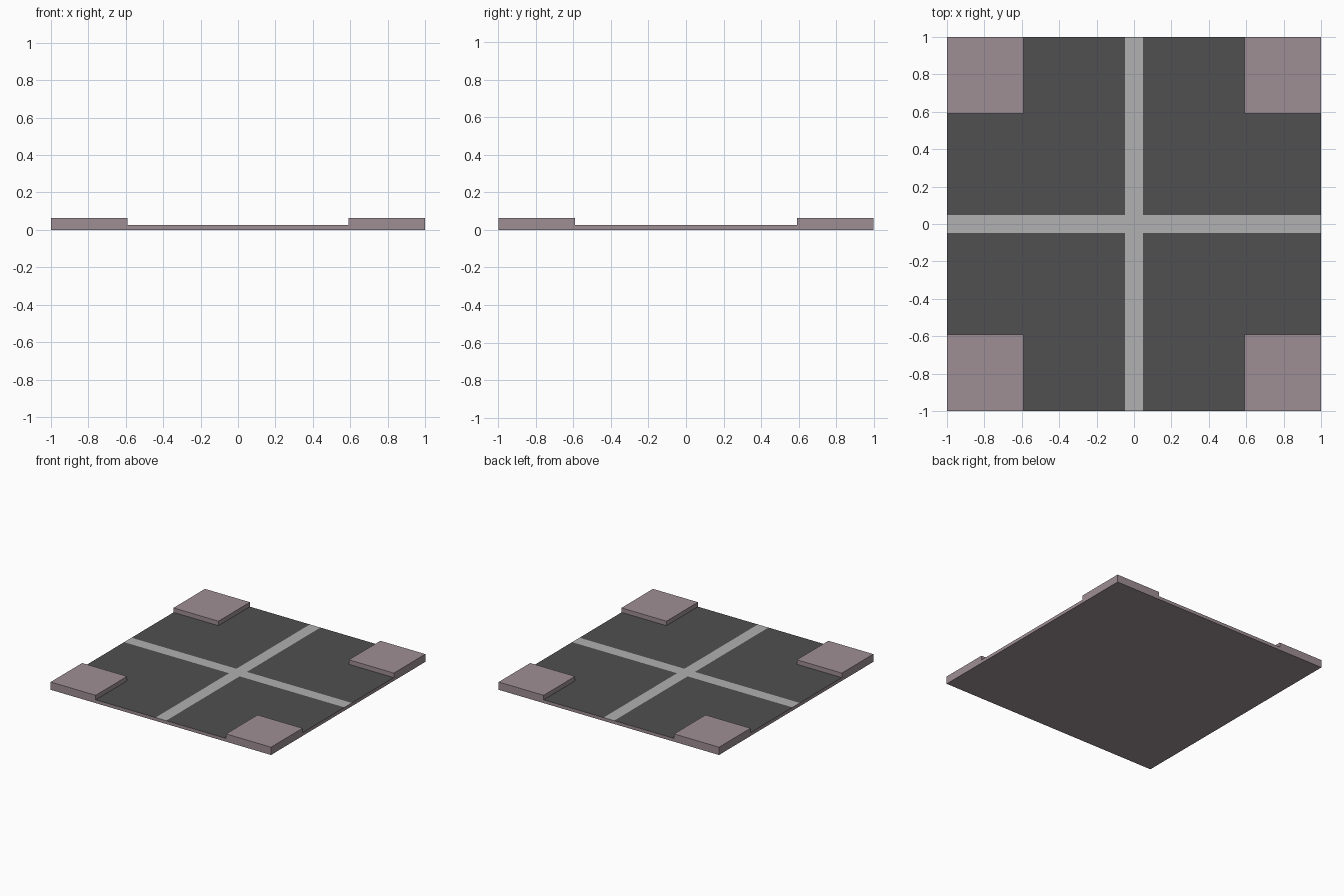
import bpy, bmesh

if "Cube" in bpy.data.objects:
    bpy.data.objects.remove(bpy.data.objects["Cube"])

BASE, TOP = 0.027, 0.064      # road level, pavement level
IN, W = 0.592, 0.048          # inner edge of corner slab, half width of markings


def material(name, rgb):
    m = bpy.data.materials.new(name)
    m.diffuse_color = (*rgb, 1)
    m.use_nodes = True
    m.node_tree.nodes["Principled BSDF"].inputs["Base Color"].default_value = m.diffuse_color
    return m


def make(name, polys, mat):
    """Mesh object from a list of polygons, welded."""
    bm = bmesh.new()
    for p in polys:
        bm.faces.new([bm.verts.new(c) for c in p])
    bmesh.ops.remove_doubles(bm, verts=bm.verts, dist=1e-5)
    me = bpy.data.meshes.new(name)
    bm.to_mesh(me)
    bm.free()
    me.materials.append(mat)
    ob = bpy.data.objects.new(name, me)
    bpy.context.collection.objects.link(ob)
    return ob


def flat(outline, z):
    return [(x, y, z) for x, y in outline]


def walls(outline, z0, z1):
    pairs = zip(outline, outline[1:] + outline[:1])
    return [[(*a, z0), (*b, z0), (*b, z1), (*a, z1)] for a, b in pairs]


def mirrored(outline, sx, sy):
    pts = [(x * sx, y * sy) for x, y in outline]
    return pts if sx * sy > 0 else pts[::-1]   # keep counter-clockwise


stone = material("stone", (0.345, 0.275, 0.295))
tar = material("asphalt", (0.08, 0.08, 0.08))
paint = material("paint", (0.44, 0.44, 0.44))

# Base slab: sides and underside, closed on top by the road surface
square = [(-1, -1), (1, -1), (1, 1), (-1, 1)]
make("base_slab", walls(square, 0, BASE) + [flat(square[::-1], 0)], stone)

# Raised corner pavements and L-shaped asphalt, one per quadrant
corner = [(IN, IN), (1, IN), (1, 1), (IN, 1)]
ell = [(W, W), (1, W), (1, IN), (IN, IN), (IN, 1), (W, 1)]
for sx, xn in ((-1, "left"), (1, "right")):
    for sy, yn in ((-1, "front"), (1, "back")):
        c = mirrored(corner, sx, sy)
        make(f"corner_pavement_{yn}_{xn}", walls(c, BASE, TOP) + [flat(c, TOP)], stone)
        make(f"asphalt_{yn}_{xn}", [flat(mirrored(ell, sx, sy), BASE)], tar)

# Crossing lane markings, flush with the asphalt
cross = [(-1, -W), (-W, -W), (-W, -1), (W, -1), (W, -W), (1, -W),
         (1, W), (W, W), (W, 1), (-W, 1), (-W, W), (-1, W)]
make("lane_markings", [flat(cross, BASE)], paint)
